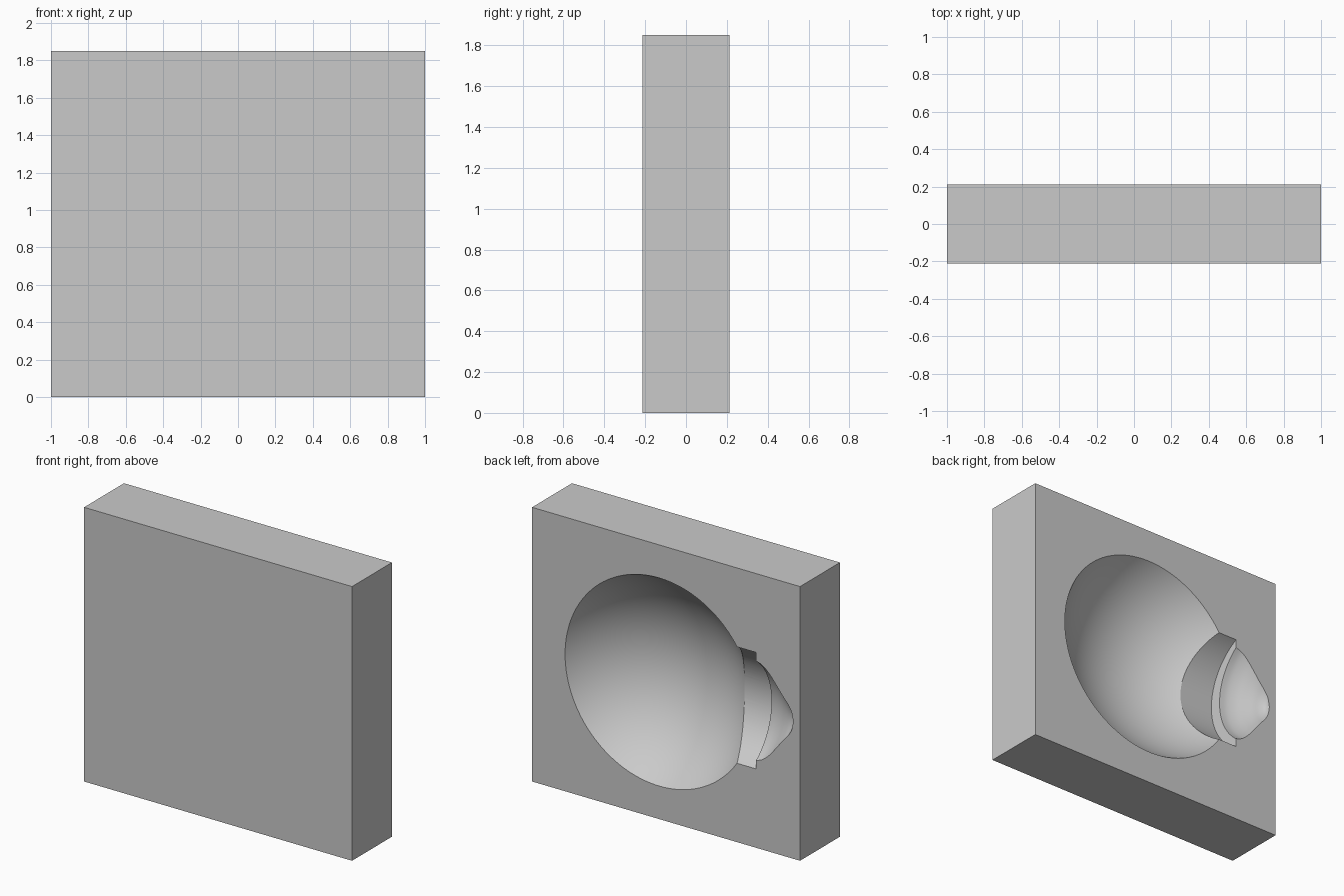
import bpy, bmesh, math
from mathutils import Matrix

if "Cube" in bpy.data.objects:
    bpy.data.objects.remove(bpy.data.objects["Cube"], do_unlink=True)

WIDTH, DEPTH, HEIGHT = 2.0, 0.425, 1.85
BACK = DEPTH / 2          # open face of the mould
MID = HEIGHT / 2          # height of the cavity axis
SEGMENTS = 128
GREY = (0.59, 0.59, 0.59, 1)

grey = bpy.data.materials.new("plain_grey")
grey.use_nodes = True
grey.diffuse_color = GREY
grey.node_tree.nodes["Principled BSDF"].inputs["Base Color"].default_value = GREY


def finish(bm, name):
    bmesh.ops.recalc_face_normals(bm, faces=bm.faces)
    mesh = bpy.data.meshes.new(name)
    bm.to_mesh(mesh)
    bm.free()
    mesh.materials.append(grey)
    obj = bpy.data.objects.new(name, mesh)
    bpy.context.collection.objects.link(obj)
    return obj


def arc_size(half_chord, ratio):
    """Radius and centre offset of an arc whose depth is ratio * half_chord."""
    return (half_chord * (1 + ratio ** 2) / (2 * ratio),
            half_chord * (1 - ratio ** 2) / (2 * ratio))


def arc_loft(name, profile, ratio):
    """Loft circles along x; each cuts the open face with the given half width."""
    bm = bmesh.new()
    rings = []
    for x, half_chord in profile:
        radius, offset = arc_size(half_chord, ratio)
        ring = []
        for i in range(SEGMENTS):
            a = 2 * math.pi * (i + 0.5) / SEGMENTS
            ring.append(bm.verts.new((x, BACK + offset + radius * math.sin(a),
                                      MID + radius * math.cos(a))))
        rings.append(ring)
    for a, b in zip(rings, rings[1:]):
        for i in range(SEGMENTS):
            j = (i + 1) % SEGMENTS
            bm.faces.new((a[i], a[j], b[j], b[i]))
    bm.faces.new(rings[0])
    bm.faces.new(rings[-1])
    return finish(bm, name)


def smooth_profile(points, steps=5):
    """Catmull-Rom curve through the points."""
    p = [points[0]] + points + [points[-1]]
    out = []
    for a, b, c, d in zip(p, p[1:], p[2:], p[3:]):
        for s in range(steps):
            t = s / steps
            out.append(tuple(
                0.5 * (2 * b[k] + (c[k] - a[k]) * t
                       + (2 * a[k] - 5 * b[k] + 4 * c[k] - d[k]) * t ** 2
                       + (3 * b[k] - a[k] - 3 * c[k] + d[k]) * t ** 3)
                for k in (0, 1)))
    return out + [points[-1]]


# Solid mould block
bm = bmesh.new()
bmesh.ops.create_cube(bm, size=1)
for v in bm.verts:
    v.co = (v.co.x * WIDTH, v.co.y * DEPTH, v.co.z * HEIGHT + MID)
block = finish(bm, "mould_block")

# Round body: a sphere sunk partly into the open face
radius, offset = arc_size(0.702, 0.555)
bm = bmesh.new()
bmesh.ops.create_uvsphere(
    bm, u_segments=SEGMENTS, v_segments=SEGMENTS, radius=radius,
    matrix=Matrix.Translation((0.052, BACK + offset, MID)) @ Matrix.Rotation(math.pi / 2, 4, 'X'))
body = finish(bm, "body_cutter")

# Collar and bell-shaped tip
collar = arc_loft("collar_cutter", [(-0.3, 0.393), (-0.672, 0.393)], 0.625)
tip_curve = [(-0.672, 0.336), (-0.72, 0.317), (-0.77, 0.275), (-0.82, 0.215),
             (-0.87, 0.152), (-0.91, 0.106), (-0.937, 0.06), (-0.948, 0.004)]
tip = arc_loft("tip_cutter", [(-0.5, 0.336)] + smooth_profile(tip_curve), 0.49)

# Carve the cavity and discard the cutters
bpy.context.view_layer.objects.active = block
block.select_set(True)
for cutter in (body, collar, tip):
    cutter.hide_render = True
    mod = block.modifiers.new(cutter.name, 'BOOLEAN')
    mod.operation = 'DIFFERENCE'
    mod.solver = 'EXACT'
    mod.object = cutter
    bpy.ops.object.modifier_apply(modifier=mod.name)
    bpy.data.objects.remove(cutter, do_unlink=True)

bpy.ops.object.shade_smooth_by_angle(angle=math.radians(30))
